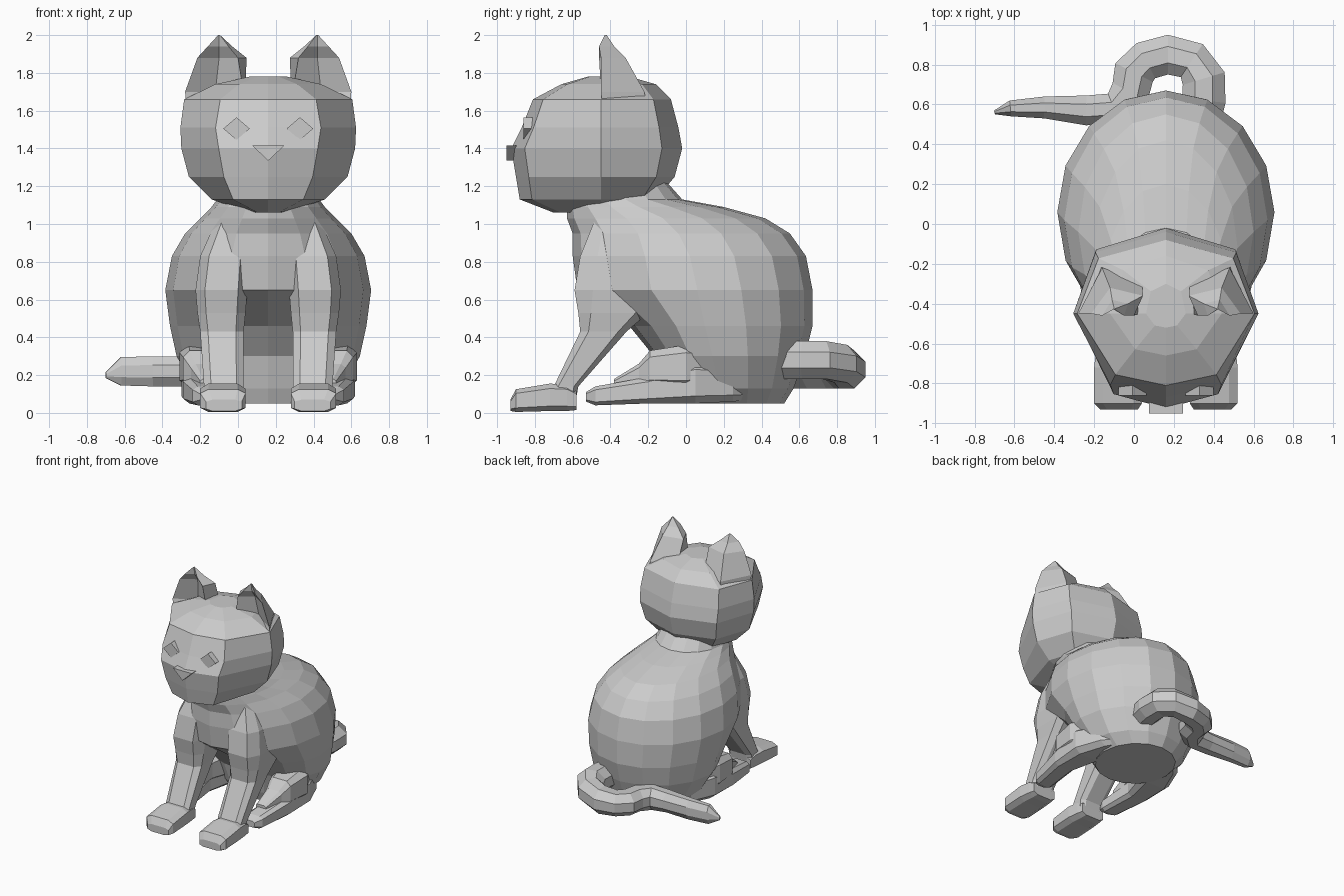
import bpy, bmesh
from math import sin, cos, pi
from mathutils import Vector

CX = 0.16  # the sitting body is symmetric about this x


def loft(name, rings):
    """Skin a list of equal-length point rings and cap both ends."""
    bm = bmesh.new()
    vs = [[bm.verts.new(p) for p in r] for r in rings]
    n = len(vs[0])
    for a, b in zip(vs, vs[1:]):
        for i in range(n):
            j = (i + 1) % n
            bm.faces.new((a[i], a[j], b[j], b[i]))
    bm.faces.new(vs[0])
    bm.faces.new(vs[-1])
    bmesh.ops.recalc_face_normals(bm, faces=bm.faces)
    me = bpy.data.meshes.new(name)
    bm.to_mesh(me)
    bm.free()
    ob = bpy.data.objects.new(name, me)
    bpy.context.collection.objects.link(ob)
    return ob


def chamfered(u0, u1, v0, v1, c=0.18):
    """Eight-sided rectangle with cut corners."""
    a, b = (u1 - u0) * c, (v1 - v0) * c
    return [(u0 + a, v0), (u1 - a, v0), (u1, v0 + b), (u1, v1 - b),
            (u1 - a, v1), (u0 + a, v1), (u0, v1 - b), (u0, v0 + b)]


def upright(name, s, secs):
    """Limb from horizontal sections (z, y0, y1, inner, outer)."""
    loft(name, [[(CX + s * u, v, z) for u, v in chamfered(xi, xo, y0, y1)]
                for z, y0, y1, xi, xo in secs])


def lengthwise(name, s, secs):
    """Limb from sections across y (y, z0, z1, inner, outer)."""
    loft(name, [[(CX + s * u, y, v) for u, v in chamfered(xi, xo, z0, z1)]
                for y, z0, z1, xi, xo in secs])


# body: egg-shaped level sections (z, front y, back y, half width, widest y)
body = [(0.05, -0.10, 0.52, 0.30, 0.2), (0.13, -0.13, 0.57, 0.39, 0.18),
        (0.30, -0.17, 0.63, 0.485, 0.14), (0.46, -0.30, 0.67, 0.52, 0.1),
        (0.65, -0.575, 0.67, 0.545, 0.06), (0.83, -0.60, 0.635, 0.51, 0.02),
        (0.95, -0.60, 0.55, 0.44, -0.04), (1.03, -0.63, 0.42, 0.36, -0.12),
        (1.09, -0.63, 0.20, 0.30, -0.25), (1.13, -0.60, -0.02, 0.27, -0.32),
        (1.22, -0.55, -0.10, 0.24, -0.33)]
rings = []
for z, yf, yb, hw, yw in body:
    ring = []
    for i in range(16):
        t = 2 * pi * i / 16
        ry = (yb - yw) if sin(t) > 0 else (yw - yf)
        ring.append((CX + hw * cos(t), yw + ry * sin(t), z))
    rings.append(ring)
loft("body", rings)

# head: eight-sided level sections (z, half width, front y, back y, cheek fraction)
head = [(1.06, 0.10, -0.70, -0.34, 0.55), (1.13, 0.30, -0.88, -0.16, 0.62),
        (1.25, 0.42, -0.90, -0.06, 0.56), (1.40, 0.46, -0.925, -0.02, 0.57),
        (1.51, 0.465, -0.87, -0.04, 0.60), (1.66, 0.445, -0.81, -0.08, 0.57),
        (1.74, 0.28, -0.66, -0.16, 0.55), (1.78, 0.10, -0.52, -0.30, 0.55)]
rings = []
for z, w, yf, yb, k in head:
    m = -0.45
    f, b = m + (yf - m) * 0.85, m + (yb - m) * 0.75
    rings.append([(CX + x, y, z) for x, y in (
        (0, yf), (k * w, f), (w, m), (0.76 * w, b),
        (0, yb), (-0.76 * w, b), (-w, m), (-k * w, f))])
loft("head", rings)

# ear sections: outer front, back, inner back, inner front, hollow
ear = [(1.56, [(0.43, -0.44), (0.34, -0.20), (0.14, -0.25), (0.14, -0.44), (0.29, -0.42)]),
       (1.70, [(0.44, -0.45), (0.32, -0.22), (0.12, -0.29), (0.13, -0.45), (0.28, -0.35)]),
       (1.88, [(0.375, -0.45), (0.28, -0.32), (0.115, -0.36), (0.16, -0.46), (0.26, -0.38)]),
       (1.94, [(0.32, -0.46), (0.27, -0.38), (0.19, -0.40), (0.21, -0.46), (0.26, -0.42)]),
       (2.00, [(0.265, -0.43), (0.26, -0.42), (0.255, -0.425), (0.255, -0.43), (0.26, -0.43)])]

for s, side in ((-1, "left"), (1, "right")):
    loft("ear_" + side, [[(CX + s * x, y, z) for x, y in pts] for z, pts in ear])
    # diamond eyes
    diamond = ((0.07, 0), (0, 0.06), (-0.07, 0), (0, -0.06))
    loft("eye_" + side, [[(CX + s * 0.168 + u, y, 1.505 + v) for u, v in diamond]
                         for y in (-0.86, -0.76)])
    # front legs with shoulders, and paws
    upright("front_leg_" + side, s, [
        (1.03, -0.48, -0.22, 0.10, 0.27), (0.83, -0.56, -0.05, 0.10, 0.36),
        (0.65, -0.59, -0.05, 0.11, 0.385), (0.53, -0.57, -0.20, 0.12, 0.375),
        (0.43, -0.56, -0.315, 0.13, 0.36),
        (0.14, -0.70, -0.57, 0.13, 0.34), (0.03, -0.72, -0.59, 0.14, 0.34)])
    lengthwise("front_paw_" + side, s, [
        (-0.58, 0.015, 0.12, 0.14, 0.34), (-0.63, 0.01, 0.15, 0.13, 0.35),
        (-0.72, 0.01, 0.155, 0.12, 0.36), (-0.90, 0.005, 0.125, 0.12, 0.36),
        (-0.93, 0.01, 0.07, 0.14, 0.33)])
    # hind feet running back under the body, and shins
    lengthwise("hind_foot_" + side, s, [
        (-0.53, 0.06, 0.11, 0.27, 0.36), (-0.48, 0.04, 0.14, 0.25, 0.40),
        (-0.20, 0.05, 0.19, 0.27, 0.45), (0.05, 0.05, 0.27, 0.20, 0.46),
        (0.25, 0.06, 0.25, 0.12, 0.38), (0.42, 0.08, 0.20, 0.05, 0.22)])
    lengthwise("hind_shin_" + side, s, [
        (-0.38, 0.12, 0.18, 0.27, 0.36), (-0.25, 0.14, 0.26, 0.27, 0.41),
        (-0.19, 0.14, 0.33, 0.26, 0.45), (0.00, 0.13, 0.36, 0.20, 0.47),
        (0.15, 0.15, 0.34, 0.12, 0.40)])

# nose: downward triangle
loft("nose", [[(CX + u, y, z) for u, z in ((-0.085, 1.415), (0.085, 1.415), (0, 1.335))]
              for y in (-0.95, -0.85)])

# tail: path points (x, y, z, half width, half height), curling round to the left
path = [(0.32, 0.46, 0.28, 0.10, 0.10), (0.35, 0.62, 0.28, 0.11, 0.10),
        (0.35, 0.73, 0.28, 0.11, 0.10), (0.29, 0.82, 0.26, 0.10, 0.10),
        (0.17, 0.85, 0.23, 0.10, 0.10), (0.06, 0.82, 0.22, 0.10, 0.09),
        (0.0, 0.76, 0.22, 0.105, 0.09), (-0.02, 0.66, 0.22, 0.10, 0.09),
        (-0.10, 0.58, 0.22, 0.08, 0.09), (-0.24, 0.57, 0.22, 0.075, 0.08),
        (-0.45, 0.585, 0.22, 0.055, 0.08), (-0.62, 0.58, 0.22, 0.04, 0.075),
        (-0.70, 0.56, 0.20, 0.01, 0.015)]
rings = []
for i, (x, y, z, w, h) in enumerate(path):
    a, b = path[max(i - 1, 0)], path[min(i + 1, len(path) - 1)]
    t = Vector((b[0] - a[0], b[1] - a[1], 0)).normalized()
    n = Vector((-t.y, t.x, 0))
    rings.append([Vector((x, y, z)) + n * w * cos(k * pi / 4 + pi / 8) * 1.08
                  + Vector((0, 0, h * sin(k * pi / 4 + pi / 8) * 1.08)) for k in range(8)])
loft("tail", rings)
